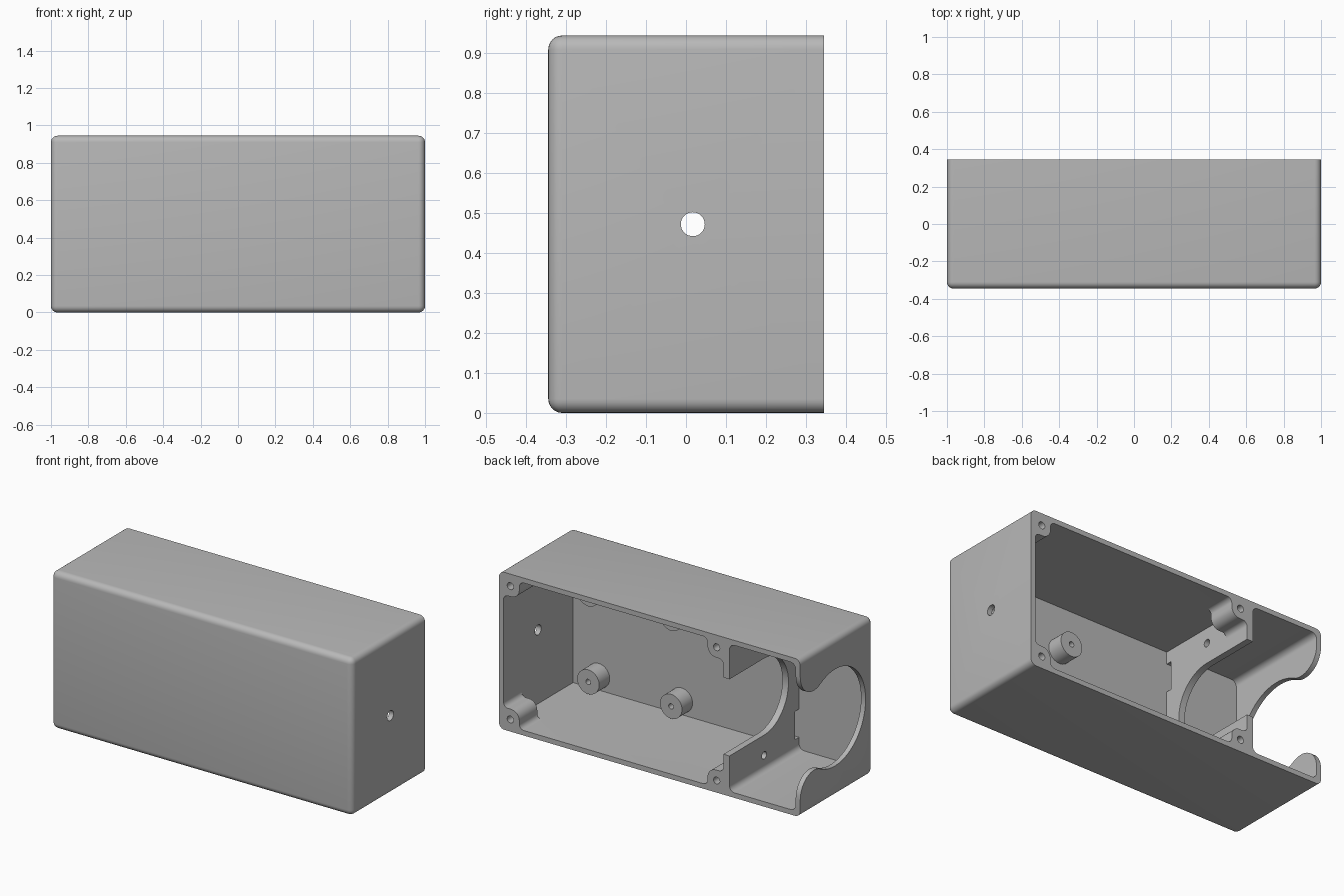
import bpy, bmesh
from math import cos, sin, radians
from mathutils import Vector

if "Cube" in bpy.data.objects:
    bpy.data.objects.remove(bpy.data.objects["Cube"])

HALF_D, HEIGHT, WALL = 0.345, 0.945, 0.03
MID = HEIGHT / 2
FLOOR_Y = -HALF_D + WALL            # inner face of the front panel
OUT = HALF_D + 0.06                 # cutters run past the open back
DIV_L, DIV_R = -0.53, -0.49         # two faces of the divider
AXIS_Y = 0.015                      # shared axis of the round openings

grey = bpy.data.materials.new("matte_grey")
grey.use_nodes = True
grey.diffuse_color = (0.48, 0.48, 0.48, 1)
bsdf = grey.node_tree.nodes["Principled BSDF"]
bsdf.inputs["Base Color"].default_value = grey.diffuse_color
bsdf.inputs["Roughness"].default_value = 0.6


def arc(cx, cy, r, a0, a1, n=8):
    angles = [radians(a0 + (a1 - a0) * i / n) for i in range(n + 1)]
    return [(cx + r * cos(a), cy + r * sin(a)) for a in angles]


def add_object(name, bm):
    mesh = bpy.data.meshes.new(name)
    bmesh.ops.recalc_face_normals(bm, faces=bm.faces)
    bm.to_mesh(mesh)
    bm.free()
    mesh.materials.append(grey)
    obj = bpy.data.objects.new(name, mesh)
    bpy.context.collection.objects.link(obj)
    return obj


def prism(name, outline, axis, lo, hi):
    """Extrude an (x, z) outline along y, or a (y, z) outline along x."""
    bm = bmesh.new()
    place = (lambda a, b: (a, lo, b)) if axis == "y" else (lambda a, b: (lo, a, b))
    face = bm.faces.new([bm.verts.new(place(a, b)) for a, b in outline])
    shift = Vector((0, hi - lo, 0) if axis == "y" else (hi - lo, 0, 0))
    new = bmesh.ops.extrude_face_region(bm, geom=[face])["geom"]
    bmesh.ops.translate(bm, vec=shift,
                        verts=[g for g in new if isinstance(g, bmesh.types.BMVert)])
    return add_object(name, bm)


def rod(name, a, b, r, axis, lo, hi, n=32):
    return prism(name, arc(a, b, r, 0, 360, n)[:-1], axis, lo, hi)


def rect(a0, a1, b0, b1):
    return [(a0, b0), (a1, b0), (a1, b1), (a0, b1)]


def corner_loop(a0, a1, b0, b1, corner):
    """Rectangle whose four corners follow a symmetric local corner path."""
    pts = []
    for a, b, sa, sb in ((a0, b0, 1, 1), (a1, b0, -1, 1), (a1, b1, -1, -1), (a0, b1, 1, -1)):
        path = [(a + sa * p, b + sb * q) for p, q in corner]
        pts += path if sa == sb else path[::-1]
    return pts


def cut(target, cutter):
    cutter.hide_render = True
    mod = target.modifiers.new("cut", "BOOLEAN")
    mod.operation, mod.solver, mod.object = "DIFFERENCE", "EXACT", cutter
    graph = bpy.context.evaluated_depsgraph_get()
    result = bpy.data.meshes.new_from_object(target.evaluated_get(graph))
    target.modifiers.clear()
    target.data = result
    bpy.data.objects.remove(cutter)


def finish(obj):
    bpy.ops.object.select_all(action="DESELECT")
    obj.select_set(True)
    bpy.context.view_layer.objects.active = obj
    bpy.ops.object.shade_smooth_by_angle(angle=radians(30))


# Outer block, rounded on every edge except around the open back
bm = bmesh.new()
bmesh.ops.create_cube(bm, size=1)
for v in bm.verts:
    v.co = (v.co.x * 2, v.co.y * 2 * HALF_D, (v.co.z + 0.5) * HEIGHT)
edges = [e for e in bm.edges if min(v.co.y for v in e.verts) < 0]
bmesh.ops.bevel(bm, geom=edges, offset=0.035, segments=6, profile=0.5, affect="EDGES")
case = add_object("enclosure", bm)

# Main compartment: plain and deep, then narrowed by four screw bosses near the rim
main = (DIV_R, 1 - WALL, WALL, HEIGHT - WALL)
reach, fillet, nose = 0.105, 0.03, 0.055
boss = (arc(fillet, reach + fillet, fillet, 180, 270)
        + arc(reach - nose, reach - nose, nose, 90, 0)
        + arc(reach + fillet, fillet, fillet, 180, 270))
cut(case, prism("deep_pocket", rect(*main), "y", FLOOR_Y, 0.175))
cut(case, prism("rim_pocket", corner_loop(*main, boss), "y", 0.17, OUT))

# Side compartment with rounded corners
soft = arc(0.035, 0.035, 0.035, 180, 270)
soft = [(a, b) for a, b in soft]
cut(case, prism("side_pocket", corner_loop(-1 + WALL, DIV_L, WALL, HEIGHT - WALL, soft),
                "y", FLOOR_Y, OUT))

# U-shaped cradle through the divider
cradle = arc(AXIS_Y, MID, 0.23, 90, 270, 32) + [(OUT, MID - 0.23), (OUT, MID + 0.23)]
cut(case, prism("cradle_cut", cradle, "x", DIV_L - 0.02, DIV_R + 0.02))

# Round opening in the end wall, flaring smoothly out to the rim
R, F = 0.29, 0.13
fy, fz, turn = HALF_D - F, 0.369, 61.5
opening = (arc(AXIS_Y, MID, R, turn, 360 - turn, 40)
           + arc(fy, MID - fz, F, 180 - turn, 0, 14)[1:]
           + [(OUT, MID - fz), (OUT, MID + fz)]
           + arc(fy, MID + fz, F, 0, turn - 180, 14)[:-1])
cut(case, prism("end_opening", opening, "x", -1.1, -0.95))

# Hole in the opposite end wall
cut(case, rod("end_hole", 0.017, MID, 0.03, "x", 0.9, 1.1))

# Screw holes, divider holes and cable slots, above and below the middle
for s in (-1, 1):
    for x in (DIV_R + 0.045, 0.925):
        cut(case, rod("screw_hole", x, MID + s * 0.4, 0.021, "y", 0.2, OUT, 20))
    cut(case, rod("divider_hole", AXIS_Y, MID + s * 0.352, 0.022, "x",
                  DIV_L - 0.02, DIV_R + 0.02, 20))
    z0, z1 = sorted((MID + s * 0.2, MID + s * 0.37))
    cut(case, prism("cable_slot", rect(FLOOR_Y, FLOOR_Y + 0.037, z0, z1), "x",
                    DIV_L - 0.02, DIV_R + 0.02))
finish(case)

# Board standoffs on the inside of the front panel
for row, z in (("lower", MID - 0.355), ("upper", MID + 0.172)):
    for side, x in (("inner", 0.25), ("outer", 0.8)):
        post = rod(f"{row}_{side}_standoff", x, z, 0.073, "y", FLOOR_Y - 0.005, -0.215, 40)
        cut(post, rod("pilot_hole", x, z, 0.016, "y", -0.3, -0.1, 16))
        finish(post)
